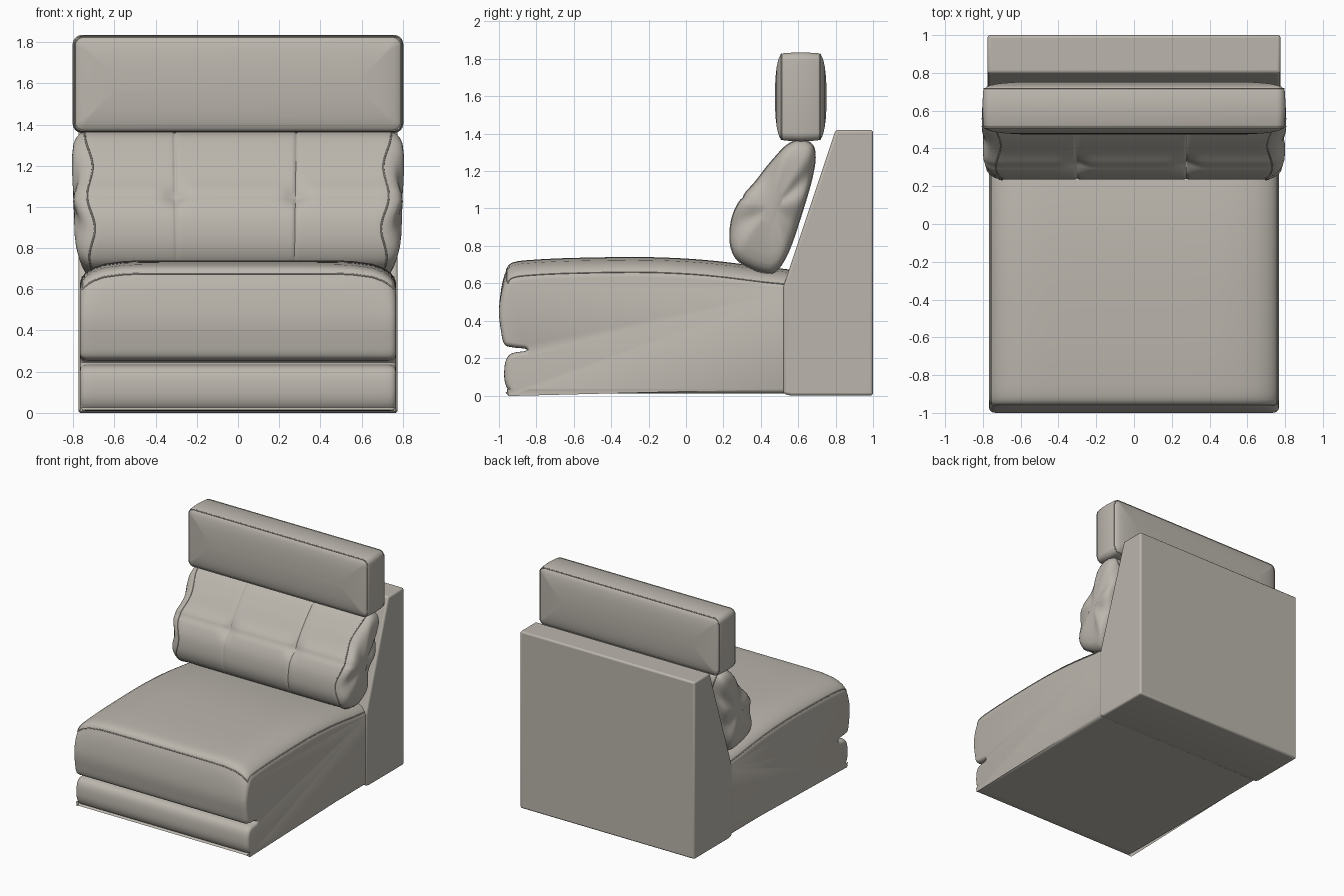
import bpy, bmesh, math
from mathutils import Vector

if "Cube" in bpy.data.objects:
    bpy.data.objects.remove(bpy.data.objects["Cube"])

leather = bpy.data.materials.new("warm grey leather")
leather.use_nodes = True
colour = (0.50, 0.47, 0.42, 1)
leather.diffuse_color = colour
leather.node_tree.nodes["Principled BSDF"].inputs["Base Color"].default_value = colour


def loft(name, rings, angle=40):
    """Skin a list of closed rings and cap both ends."""
    bm = bmesh.new()
    rows = [[bm.verts.new(p) for p in ring] for ring in rings]
    n = len(rows[0])
    for a, b in zip(rows, rows[1:]):
        for i in range(n):
            j = (i + 1) % n
            bm.faces.new((a[i], a[j], b[j], b[i]))
    bm.faces.new(rows[0])
    bm.faces.new(rows[-1])
    bmesh.ops.recalc_face_normals(bm, faces=bm.faces)
    mesh = bpy.data.meshes.new(name)
    bm.to_mesh(mesh)
    bm.free()
    obj = bpy.data.objects.new(name, mesh)
    bpy.context.collection.objects.link(obj)
    mesh.materials.append(leather)
    bpy.ops.object.select_all(action="DESELECT")
    obj.select_set(True)
    bpy.context.view_layer.objects.active = obj
    bpy.ops.object.shade_smooth_by_angle(angle=math.radians(angle))
    return obj


def piping(name, points, closed=False, radius=0.004):
    """Thin raised seam along a path."""
    curve = bpy.data.curves.new(name, "CURVE")
    curve.dimensions = "3D"
    curve.bevel_depth = radius
    curve.bevel_resolution = 1
    spline = curve.splines.new("POLY")
    spline.points.add(len(points) - 1)
    for sp, p in zip(spline.points, points):
        sp.co = (*p, 1)
    spline.use_cyclic_u = closed
    curve.materials.append(leather)
    bpy.context.collection.objects.link(bpy.data.objects.new(name, curve))


def smooth(points, steps):
    """Closed Catmull-Rom outline through the given points."""
    pts = [Vector(p) for p in points]
    n, out = len(pts), []
    for i in range(n):
        a, b, c, d = (pts[(i + k) % n] for k in (-1, 0, 1, 2))
        for s in range(steps):
            t = s / steps
            out.append(0.5 * (2 * b + (c - a) * t + (2 * a - 5 * b + 4 * c - d) * t**2
                              + (3 * b - a - 3 * c + d) * t**3))
    return out


def inset(pts, dist):
    """Move a clockwise outline inwards."""
    out = []
    for i, p in enumerate(pts):
        t = (pts[(i + 1) % len(pts)] - pts[i - 1]).normalized()
        out.append(p + Vector((t.y, -t.x)) * dist)
    return out


def mirrored(half):
    """Stations from -x to +x, given those with x > 0 as (x, value)."""
    return [(-x, v) for x, v in reversed(half)] + half


# Seat: plinth roll, notch and crowned cushion in one side profile
seat_profile = smooth([
    (-0.90, 0.01), (-0.945, 0.025), (-0.968, 0.07), (-0.972, 0.13), (-0.962, 0.19),
    (-0.93, 0.226), (-0.86, 0.238), (-0.86, 0.25), (-0.93, 0.258), (-0.972, 0.275),
    (-0.99, 0.35), (-1.0, 0.45), (-0.988, 0.57), (-0.965, 0.66), (-0.93, 0.71),
    (-0.8, 0.727), (-0.55, 0.737), (-0.2, 0.74), (0.1, 0.725), (0.4, 0.69),
    (0.58, 0.665), (0.6, 0.6), (0.6, 0.1), (0.59, 0.015), (0.5, 0.01), (-0.2, 0.01)], 4)
seat_half = [(x / 20, 0) for x in range(1, 14, 2)] + [
    (0.70, 0), (0.73, 0), (0.745, 0.002), (0.756, 0.007), (0.764, 0.015), (0.767, 0.024)]
seat_rings = []
for x, d in mirrored(seat_half):
    crown = 0.085 * (abs(x) / 0.767) ** 10
    seat_rings.append([Vector((x, p.x, p.y - crown * min(1, max(0, (p.y - 0.45) / 0.22))))
                       for p in inset(seat_profile, d)])
loft("seat", seat_rings)

# Seat seams along the front edge and both sides
front_index, back_index = 13 * 4 + 1, 20 * 4
piping("seat_front_seam", [r[front_index] for r in seat_rings[2:-2]])
for name, ring in (("right", seat_rings[2]), ("left", seat_rings[-3])):
    piping("seat_seam_" + name, ring[front_index:back_index])

# Wedge-shaped back frame
frame_profile = [(0.52, 0.01), (0.52, 0.58), (0.80, 1.42), (1.0, 1.42), (1.0, 0.0), (0.56, 0.0)]
frame = loft("back_frame", [[(x, y, z) for y, z in frame_profile] for x in (-0.775, 0.775)])
bevel = frame.modifiers.new("soft edges", "BEVEL")
bevel.width, bevel.segments, bevel.limit_method = 0.014, 3, "ANGLE"
bevel.angle_limit = math.radians(15)

# Back cushion: pear-shaped profile with pillow ends, tufts and stitched grooves
cushion_profile = smooth([
    (0.43, 0.655), (0.36, 0.675), (0.28, 0.72), (0.245, 0.78), (0.235, 0.86),
    (0.25, 0.96), (0.30, 1.06), (0.37, 1.14), (0.44, 1.23), (0.52, 1.32),
    (0.57, 1.355), (0.62, 1.365), (0.675, 1.34), (0.69, 1.27), (0.67, 1.15),
    (0.62, 0.98), (0.56, 0.8), (0.51, 0.7), (0.47, 0.66)], 6)
tufts, tuft_z = (-0.305, 0.28), 1.06
centre = Vector((0.46, 1.0))
stations = [(x / 50, 0) for x in range(-34, 35)]
stations += [(t + k * 0.006, 0) for t in tufts for k in range(-2, 3)]
ends = [(0.72, 0.0), (0.745, 0.03), (0.765, 0.08), (0.78, 0.16), (0.79, 0.3),
        (0.797, 0.5), (0.80, 0.75)]
stations = sorted(stations + mirrored(ends))


def bump(value, width):
    return math.exp(-(value / width) ** 2)


cushion_rings = []
for x, shrink in stations:
    ring = []
    for p in cushion_profile:
        q = p + (centre - p) * shrink
        depth = 0.0
        if p.x < 0.46 + 0.42 * (p.y - 1.0) and p.y > 0.7:
            across = min(abs(x - t) for t in tufts)
            depth = 0.007 * max(bump(across, 0.008), bump(p.y - tuft_z, 0.014))
            depth += 0.025 * bump(across, 0.05) * bump(p.y - tuft_z, 0.05)
        edge = min(1, max(0, (abs(x) - 0.6) / 0.12)) * (1 - shrink)
        wave = -0.016 * math.cos((p.y - 0.9) * math.tau / 0.3) * edge
        flare = 1 + 0.05 * (q.y - 1.15)
        ring.append(Vector((math.copysign(abs(x) * flare + wave, x),
                            q.x + 0.87 * depth, q.y - 0.5 * depth)))
    cushion_rings.append(ring)
loft("back_cushion", cushion_rings, 60)
for name, k in (("right", len(ends) - 1), ("left", -len(ends))):
    piping("cushion_seam_" + name, cushion_rings[k], True)


# Headrest: rounded rectangle lofted front to back with bulging faces
def rounded_rect(y, d):
    half_w, half_h = 0.80 - d, 0.235 - d
    r = max(0.045 - d * 0.6, 0.008)
    ring = []
    for quarter in range(4):
        sx, sz = ((1, 1), (-1, 1), (-1, -1), (1, -1))[quarter]
        for s in range(7):
            a = (quarter + s / 6) * math.pi / 2
            ring.append(Vector((sx * (half_w - r) + r * math.cos(a), y,
                                1.597 + sz * (half_h - r) + r * math.sin(a))))
    return ring


bulge = [(0.0, 0.20), (0.002, 0.16), (0.005, 0.115), (0.010, 0.075), (0.017, 0.042),
         (0.025, 0.02), (0.035, 0.007), (0.05, 0.001)]
head_rings = [rounded_rect(0.475 + dy, d) for dy, d in bulge]
head_rings.append(rounded_rect(0.613, -0.003))
head_rings += [rounded_rect(0.752 - dy, d) for dy, d in reversed(bulge)]
loft("headrest", head_rings)
for name, k in (("front", 6), ("back", -7)):
    piping("headrest_seam_" + name, head_rings[k], True)
